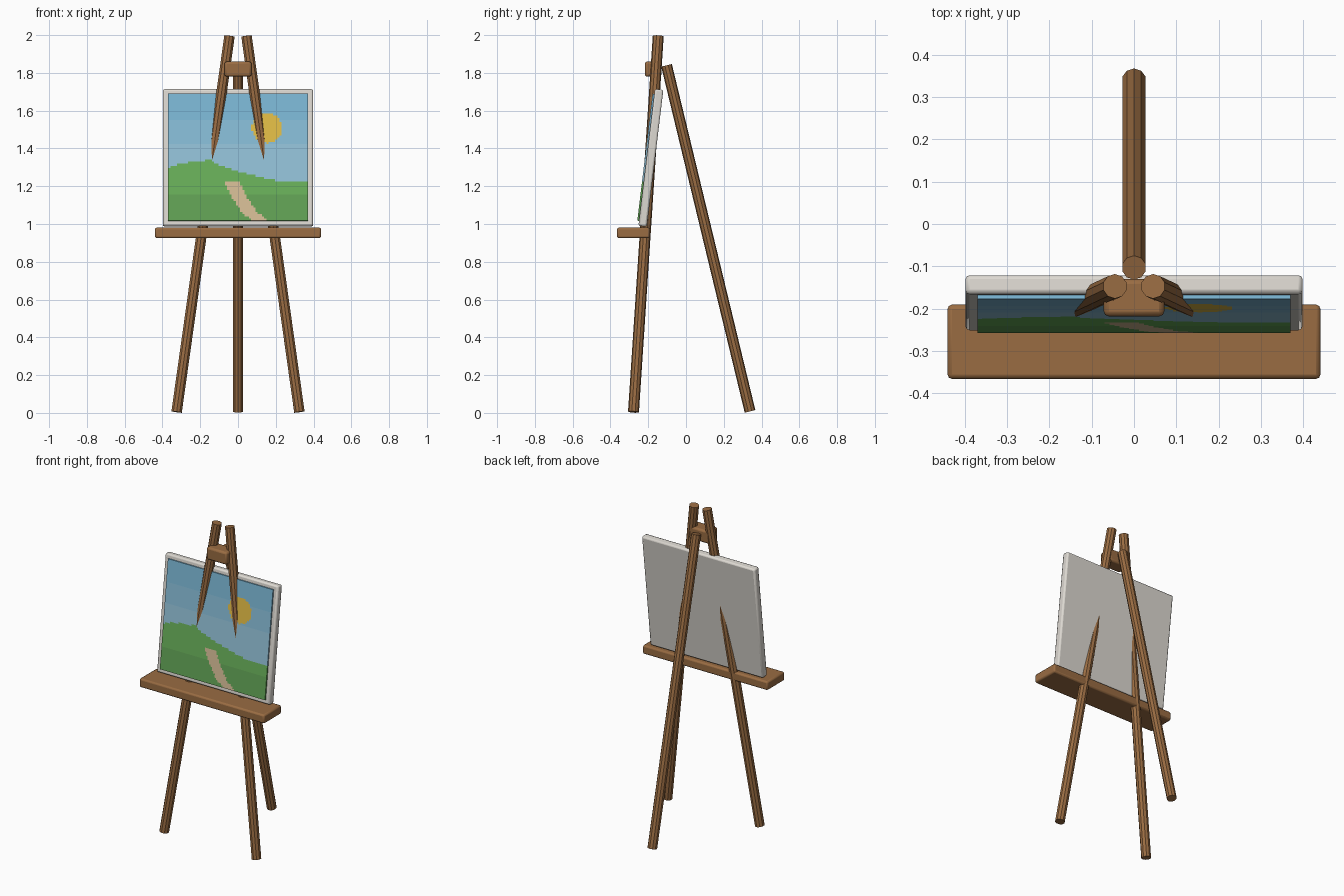
import bpy, math
from mathutils import Vector

if "Cube" in bpy.data.objects:
    bpy.data.objects.remove(bpy.data.objects["Cube"])


def material(name, r, g, b):
    m = bpy.data.materials.new(name)
    m.diffuse_color = (r, g, b, 1)
    m.use_nodes = True
    m.node_tree.nodes["Principled BSDF"].inputs["Base Color"].default_value = m.diffuse_color
    return m


WOOD = material("wood", 0.32, 0.15, 0.055)
CLOTH = material("canvas_cloth", 0.72, 0.69, 0.64)
TILT = -0.12  # backward lean of the canvas


def leg(name, bottom, top, radius=0.029):
    a, b = Vector(bottom), Vector(top)
    bpy.ops.mesh.primitive_cylinder_add(vertices=10, radius=radius, depth=(b - a).length,
                                        location=(a + b) / 2)
    o = bpy.context.object
    o.name = name
    o.rotation_euler = Vector((0, 0, 1)).rotation_difference(b - a).to_euler()
    o.data.materials.append(WOOD)
    return o


def block(name, centre, size, mat, bevel, tilt=0.0):
    bpy.ops.mesh.primitive_cube_add(size=1, location=centre)
    o = bpy.context.object
    o.name = name
    o.scale = size
    bpy.ops.object.transform_apply(location=False, rotation=False, scale=True)
    o.rotation_euler.x = tilt
    mod = o.modifiers.new("bevel", 'BEVEL')
    mod.width, mod.segments = bevel, 2
    o.data.materials.append(mat)
    bpy.ops.object.shade_smooth_by_angle(angle=math.radians(30))
    return o


# Tripod
for side, label in ((-1, "left"), (1, "right")):
    leg("front_leg_" + label, (side * 0.325, -0.278, 0.005), (side * 0.045, -0.147, 1.995))
leg("back_leg", (0, 0.339, 0.008), (0, -0.103, 1.84))

# Shelf and top joining block
block("shelf", (0, -0.278, 0.953), (0.88, 0.175, 0.056), WOOD, 0.01)
block("top_block", (0, -0.174, 1.82), (0.143, 0.088, 0.08), WOOD, 0.012)

# Canvas
centre = Vector((0, -0.186, 1.35))
block("canvas", centre, (0.796, 0.045, 0.73), CLOTH, 0.01, TILT)

# Painting: thin panel whose front grid is coloured by picture region
W, H, NX, NY = 0.74, 0.677, 64, 58
FRONT, BACK = -0.0315, -0.022
HILL = [(0, .417), (.1, .45), (.3, .48), (.36, .44), (.5, .39), (.64, .35), (.78, .315), (1, .315)]
PATH = [(0, .65), (.08, .575), (.17, .52), (.31, .455)]


def lerp(points, t):
    for (x0, y0), (x1, y1) in zip(points, points[1:]):
        if t <= x1:
            return y0 + (y1 - y0) * (t - x0) / (x1 - x0)
    return points[-1][1]


def region(u, v):
    if v < 0.31 and abs(u - lerp(PATH, v)) < 0.055:
        return 2
    if v < lerp(HILL, u):
        return 0 if v > 0.2 else 1
    if math.hypot((u - 0.707) * W, (v - 0.73) * H) < 0.08:
        return 3
    return 4 + min(2, int((1 - v) * 5))


verts = [((i / NX - 0.5) * W, FRONT, (j / NY - 0.5) * H)
         for j in range(NY + 1) for i in range(NX + 1)]
faces, regions = [], []
for j in range(NY):
    for i in range(NX):
        k = j * (NX + 1) + i
        faces.append((k, k + 1, k + NX + 2, k + NX + 1))
        regions.append(region((i + 0.5) / NX, (j + 0.5) / NY))

# Painting rim going back to the canvas
row = NX + 1
rim = ([i for i in range(NX)] + [j * row + NX for j in range(NY)]
       + [NY * row + i for i in range(NX, 0, -1)] + [j * row for j in range(NY, 0, -1)])
start = len(verts)
verts += [(verts[k][0], BACK, verts[k][2]) for k in rim]
for n, k in enumerate(rim):
    m = (n + 1) % len(rim)
    faces.append((rim[m], k, start + n, start + m))
    regions.append(regions[min(k // row, NY - 1) * NX + min(k % row, NX - 1)])

mesh = bpy.data.meshes.new("painting")
mesh.from_pydata(verts, [], faces)
for m in (material("grass", 0.14, 0.43, 0.10), material("grass_shade", 0.12, 0.36, 0.09),
          material("path", 0.66, 0.50, 0.30), material("sun", 0.75, 0.50, 0.06),
          material("sky_high", 0.20, 0.47, 0.66), material("sky_mid", 0.24, 0.50, 0.67),
          material("sky_low", 0.29, 0.53, 0.68)):
    mesh.materials.append(m)
for p, r in zip(mesh.polygons, regions):
    p.material_index = r
painting = bpy.data.objects.new("painting", mesh)
painting.location = centre
painting.rotation_euler.x = TILT
bpy.context.collection.objects.link(painting)
